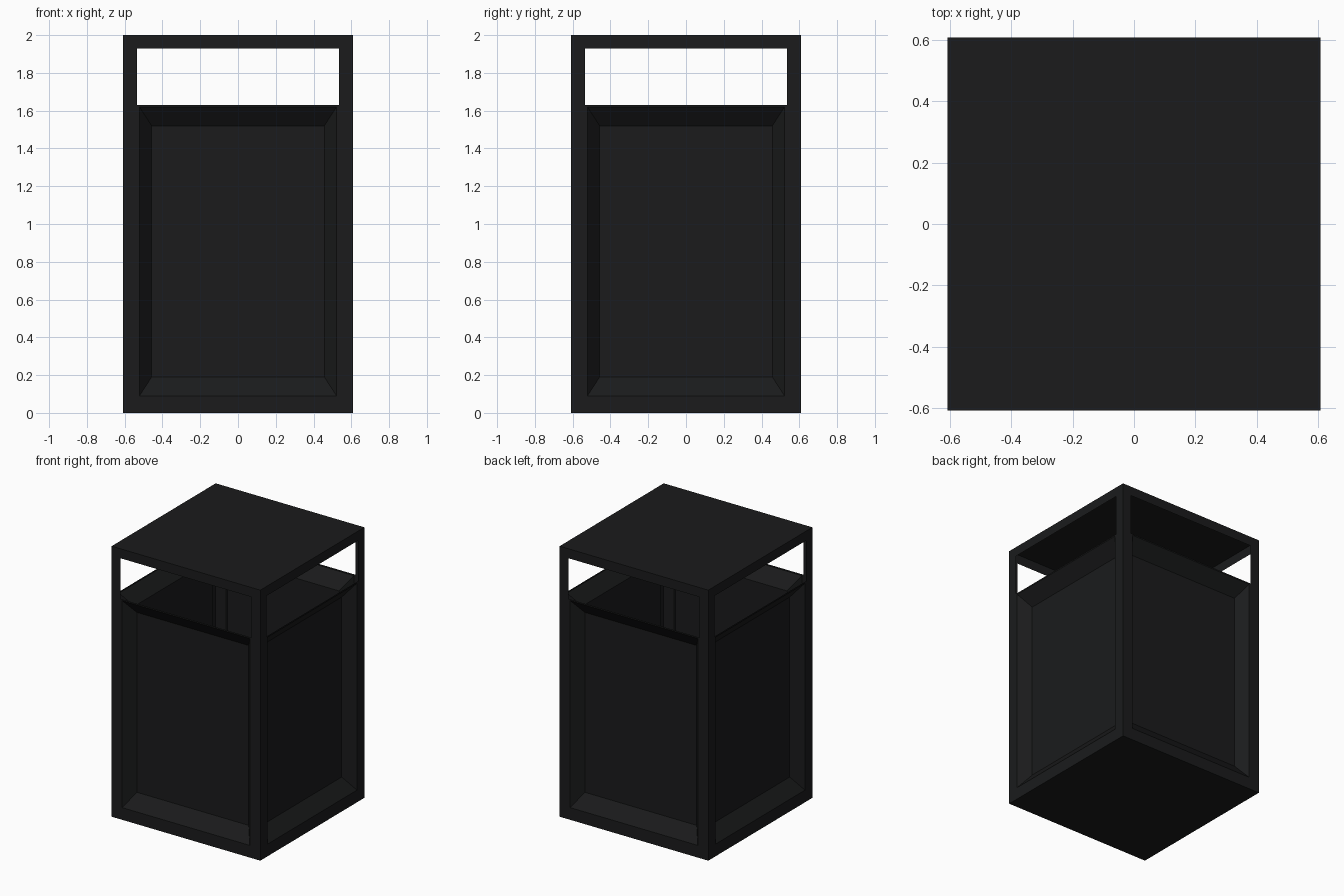
import bpy, bmesh
from math import pi
from mathutils import Matrix

if "Cube" in bpy.data.objects:
    bpy.data.objects.remove(bpy.data.objects["Cube"])

H = 0.608        # half width of the bin
OPEN = 0.535     # half width between the corner posts

mat = bpy.data.materials.new("dark_metal")
mat.diffuse_color = (0.0105, 0.011, 0.0115, 1)
mat.use_nodes = True
mat.node_tree.nodes["Principled BSDF"].inputs["Base Color"].default_value = mat.diffuse_color


def make(name, bm, turns=0):
    """Finish a sheet-metal part, rotated by quarter turns around z."""
    bmesh.ops.remove_doubles(bm, verts=bm.verts, dist=1e-5)
    bm.transform(Matrix.Rotation(turns * pi / 2, 4, 'Z'))
    me = bpy.data.meshes.new(name)
    bm.to_mesh(me)
    bm.free()
    me.materials.append(mat)
    bpy.context.collection.objects.link(bpy.data.objects.new(name, me))


def loop(bm, w, z0, z1, depth=0.0):
    """Rectangle on the front side, pushed inward by depth."""
    y = -H + depth
    return [bm.verts.new(p) for p in
            ((-w, y, z0), (w, y, z0), (w, y, z1), (-w, y, z1))]


def bridge(bm, a, b):
    for i in range(4):
        j = (i + 1) % 4
        bm.faces.new((a[i], a[j], b[j], b[i]))


def plate(name, z, up):
    bm = bmesh.new()
    pts = [(-H, -H, z), (H, -H, z), (H, H, z), (-H, H, z)]
    if not up:
        pts.reverse()
    bm.faces.new([bm.verts.new(p) for p in pts])
    make(name, bm)


for k, side in enumerate(("front", "right", "back", "left")):
    # Thin frame: corner posts, top rail and bottom rail
    bm = bmesh.new()
    bridge(bm, loop(bm, H, 0, 2), loop(bm, OPEN, 0.07, 1.93))
    make(side + "_frame", bm, k)

    # Panel: flat rim, sloped sides, recessed centre
    bm = bmesh.new()
    rim = loop(bm, OPEN, 0.07, 1.63)
    edge = loop(bm, 0.522, 0.09, 1.62)
    centre = loop(bm, 0.457, 0.19, 1.52, 0.08)
    bridge(bm, rim, edge)
    bridge(bm, edge, centre)
    bm.faces.new(centre)
    make(side + "_panel", bm, k)

# Roof and floor sheets
plate("roof", 2.0, True)
plate("floor", 0.0, False)
